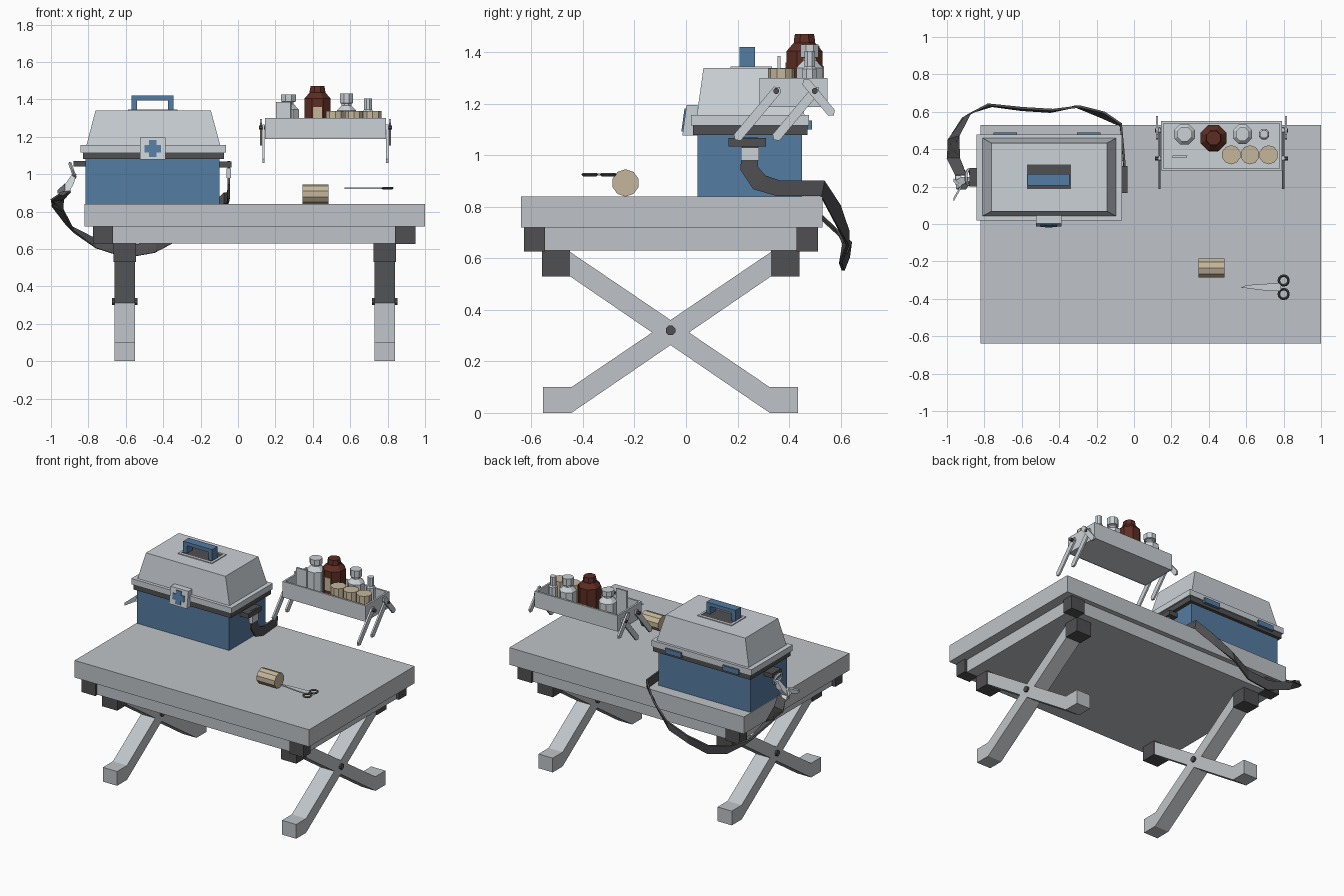
import bpy, bmesh, math
from mathutils import Vector

if "Cube" in bpy.data.objects:
    bpy.data.objects.remove(bpy.data.objects["Cube"])


def mat(name, r, g, b):
    m = bpy.data.materials.new(name)
    m.diffuse_color = (r, g, b, 1)
    m.use_nodes = True
    m.node_tree.nodes["Principled BSDF"].inputs["Base Color"].default_value = m.diffuse_color
    return m


GREY = mat("table grey", .52, .55, .58)
PALE = mat("pale metal", .60, .64, .68)
BLUE = mat("case blue", .09, .20, .36)
DARK = mat("dark rubber", .08, .08, .085)
BROWN = mat("brown glass", .11, .026, .016)
TAN = mat("bandage tan", .56, .47, .33)


def make(name, verts, faces, m):
    me = bpy.data.meshes.new(name)
    me.from_pydata([tuple(v) for v in verts], [], faces)
    bm = bmesh.new()
    bm.from_mesh(me)
    bmesh.ops.recalc_face_normals(bm, faces=bm.faces)
    bm.to_mesh(me)
    bm.free()
    me.materials.append(m)
    ob = bpy.data.objects.new(name, me)
    bpy.context.collection.objects.link(ob)
    return ob


def loft(name, rings, m, caps=True):
    n = len(rings[0])
    verts = [v for r in rings for v in r]
    faces = [(k * n + i, k * n + (i + 1) % n, (k + 1) * n + (i + 1) % n, (k + 1) * n + i)
             for k in range(len(rings) - 1) for i in range(n)]
    if caps:
        faces += [tuple(range(n)), tuple(range((len(rings) - 1) * n, len(rings) * n))]
    return make(name, verts, faces, m)


def rect(x0, x1, y0, y1, z):
    return [(x0, y0, z), (x1, y0, z), (x1, y1, z), (x0, y1, z)]


def box(name, x0, x1, y0, y1, z0, z1, m):
    return loft(name, [rect(x0, x1, y0, y1, z0), rect(x0, x1, y0, y1, z1)], m)


def side_prism(name, x0, x1, prof, m):
    """Extrude a (y, z) outline along x."""
    return loft(name, [[(x, y, z) for y, z in prof] for x in (x0, x1)], m)


def bar(name, x0, x1, a, b, w, m):
    a, b = Vector(a), Vector(b)
    d = (b - a).normalized()
    n = Vector((-d.y, d.x)) * w / 2
    return side_prism(name, x0, x1, [a + n, a + d * w * -.4, a - n, b - n, b + d * w * .4, b + n], m)


def lathe(name, x, y, prof, sides, m):
    return loft(name, [[(x + r * math.cos(math.tau * (i + .5) / sides),
                         y + r * math.sin(math.tau * (i + .5) / sides), z)
                        for i in range(sides)] for r, z in prof], m)


def x_cyl(name, x0, x1, y, z, r, sides, m):
    return side_prism(name, x0, x1, [(y + r * math.cos(math.tau * (i + .5) / sides),
                                      z + r * math.sin(math.tau * (i + .5) / sides))
                                     for i in range(sides)], m)


def torus(name, loc, rot, R, r, m, scale=(1, 1, 1)):
    bpy.ops.mesh.primitive_torus_add(location=loc, rotation=rot, major_radius=R, minor_radius=r,
                                     major_segments=12, minor_segments=4)
    ob = bpy.context.object
    ob.name, ob.scale = name, scale
    ob.data.materials.append(m)


# Table top, apron and corner blocks
box("table_top", -.82, 1, -.64, .53, .72, .84, GREY)
box("apron", -.75, .93, -.61, .495, .63, .72, GREY)
for x in (-.775, .84):
    for y in (-.63, .43):
        box("corner_block", x, x + .108, y, y + .082, .627, .722, DARK)

# Crossed folding legs with feet, caps and a pivot bolt
for x in (-.605, .785):
    for s in (1, -1):
        prof = [(-.495, 0), (-.385, 0), (.39, .53), (.39, .625), (-.385, .10), (-.495, .10)]
        side_prism("cross_leg", x - .055, x + .055, [(-.06 + s * y, z) for y, z in prof], GREY)
        c = -.06 + s * .445
        box("leg_cap", x - .06, x + .06, c - .055, c + .055, .53, .63, DARK)
    x_cyl("pivot_bolt", x - .068, x + .068, -.06, .32, .02, 8, DARK)

# Case body, seal and lid
box("case_body", -.815, -.10, .045, .45, .84, 1.085, BLUE)
box("case_seal", -.83, -.075, .028, .472, 1.08, 1.118, DARK)
box("lid_rim", -.842, -.065, .02, .478, 1.116, 1.157, PALE)
loft("lid", [rect(-.81, -.095, .042, .46, 1.155), rect(-.762, -.145, .068, .432, 1.34)], PALE)
for x in (-.75, -.305):
    box("hinge", x, x + .125, .47, .49, 1.10, 1.135, BLUE)

# Handle standing in a framed recess
box("recess_floor", -.575, -.335, .185, .32, 1.338, 1.342, DARK)
for y in (.172, .318):
    box("recess_frame_long", -.587, -.323, y, y + .015, 1.335, 1.346, PALE)
for x in (-.587, -.338):
    box("recess_frame_short", x, x + .015, .172, .333, 1.335, 1.346, PALE)
box("handle_grip", -.57, -.345, .207, .267, 1.395, 1.42, BLUE)
for x in (-.57, -.375):
    box("handle_post", x, x + .03, .207, .267, 1.34, 1.396, BLUE)

# Front latch with a cross badge
side_prism("latch", -.525, -.387, [(-.014, 1.078), (.045, 1.078), (.045, 1.195), (.002, 1.195)], PALE)
for w, h in ((.045, .02), (.02, .045)):
    pts = [(-w, -h), (w, -h), (w, h), (-w, h)]
    rings = [[(-.456 + a, -.006 + b * .137 + d, 1.137 + b) for a, b in pts] for d in (-.006, .003)]
    loft("latch_cross", rings, BLUE)

# Shoulder strap: centre point and half-width vector at each station
path = [((-.05, .25, 1.07), (0, .03, 0)), ((-.05, .245, .95), (0, .034, .006)),
        ((-.05, .285, .895), (0, .024, .026)), ((-.055, .36, .872), (0, .008, .03)),
        ((-.07, .53, .872), (.0, .006, .03)), ((-.17, .585, .78), (.01, .012, .03)),
        ((-.30, .628, .68), (.012, 0, .03)), ((-.44, .605, .61), (.006, .005, .03)),
        ((-.60, .615, .585), (0, .005, .032)), ((-.77, .635, .635), (-.01, .004, .03)),
        ((-.895, .58, .71), (-.02, -.012, .02)), ((-.965, .46, .82), (-.032, -.01, .014)),
        ((-.965, .35, .865), (.036, 0, .005)), ((-.925, .26, .90), (.03, 0, .01))]
rings = []
for i, (p, w) in enumerate(path):
    p, w = Vector(p), Vector(w)
    t = Vector(path[min(i + 1, len(path) - 1)][0]) - Vector(path[max(i - 1, 0)][0])
    n = t.cross(w).normalized() * .006
    rings.append([p + w + n, p - w + n, p - w - n, p + w - n])
loft("strap", rings, DARK)

# Strap hardware on both ends of the case
box("strap_bracket_right", -.10, -.035, .165, .31, 1.035, 1.068, DARK)
box("strap_buckle", -.062, -.038, .213, .283, .98, 1.03, PALE)
box("strap_bracket_left", -.88, -.81, .20, .30, 1.04, 1.07, DARK)
torus("strap_ring", (-.885, .25, 1.02), (0, math.radians(70), 0), .04, .009, PALE)
loft("swivel_hook", [[(x + a, y + b, z) for a, b in ((-s, -s), (s, -s), (s, s), (-s, s))]
                     for x, y, z, s in ((-.875, .24, 1.0, .012), (-.90, .23, .95, .022),
                                        (-.925, .21, .91, .025), (-.945, .25, .885, .012))], PALE)
for y in (.13, .235):
    loft("hook_tab", [[(-.925 + a, .20 + b, .93 + c) for a, b, c in ((0, .01, .02), (0, .01, -.02), (0, -.01, -.02), (0, -.01, .02))],
                      [(-.965 + a, y + b, .905 + c) for a, b, c in ((0, .01, .01), (0, .01, -.01), (0, -.01, -.01), (0, -.01, .01))]], PALE)

# Raised tray with an open top
loft("tray", [rect(.145, .79, .285, .55, 1.30), rect(.145, .79, .285, .55, 1.188),
              rect(.158, .777, .298, .537, 1.20), rect(.158, .777, .298, .537, 1.30),
              rect(.145, .79, .285, .55, 1.30)], PALE, caps=False)
box("tray_floor", .15, .785, .29, .545, 1.188, 1.205, PALE)

# Folding arms on both ends of the tray
for x, s in ((.145, -1), (.79, 1)):
    def span(a, b):
        return sorted((x + s * a, x + s * b))
    bar("arm_front", *span(.002, .014), (.355, 1.255), (.20, 1.07), .036, PALE)
    bar("arm_back", *span(.002, .014), (.505, 1.255), (.35, 1.07), .036, PALE)
    bar("arm_stub", *span(.016, .028), (.465, 1.285), (.565, 1.165), .034, PALE)
    for y in (.35, .50):
        x_cyl("arm_rivet", *span(0, .034), y, 1.25, .012, 8, DARK)

# Bottles, vial and rolls in the tray
lathe("clear_bottle", .27, .48, [(.06, 1.2), (.06, 1.345), (.03, 1.375), (.03, 1.385), (.042, 1.388), (.042, 1.425)], 8, PALE)
lathe("brown_bottle", .425, .46, [(.075, 1.2), (.075, 1.405), (.045, 1.437), (.045, 1.445), (.04, 1.472)], 8, BROWN)
box("brown_bottle_label", .40, .448, .386, .395, 1.27, 1.36, TAN)
lathe("small_bottle", .58, .48, [(.056, 1.2), (.056, 1.34), (.028, 1.368), (.028, 1.378), (.038, 1.38), (.038, 1.43)], 8, PALE)
lathe("vial", .695, .48, [(.03, 1.2), (.03, 1.335), (.022, 1.345), (.022, 1.405)], 8, PALE)
for x in (.52, .62, .72):
    lathe("tray_roll", x, .37, [(.051, 1.2), (.051, 1.338)], 10, TAN)
for d in (-.018, .012):
    loft("tweezer_arm", [[(.25 + d + a, .355 + a + b, z) for a, b in ((-.03, .03), (.02, -.02), (.024, -.012), (-.026, .038))]
                         for z in (1.205, 1.385)], PALE)

# Bandage roll and scissors above the table
x_cyl("bandage_roll", .345, .485, -.235, .893, .053, 10, TAN)
for s in (1, -1):
    pts = [(.57, -.342), (.60, -.335 + s * .008), (.70, -.338 + s * .018), (.785, -.338 + s * .022), (.785, -.338), (.70, -.34)]
    loft("scissor_blade", [[(x, y, z) for x, y in pts] for z in (.921, .929)], PALE)
    torus("scissor_ring", (.80, -.338 + s * .036, .925), (0, 0, 0), .026, .007, DARK)
